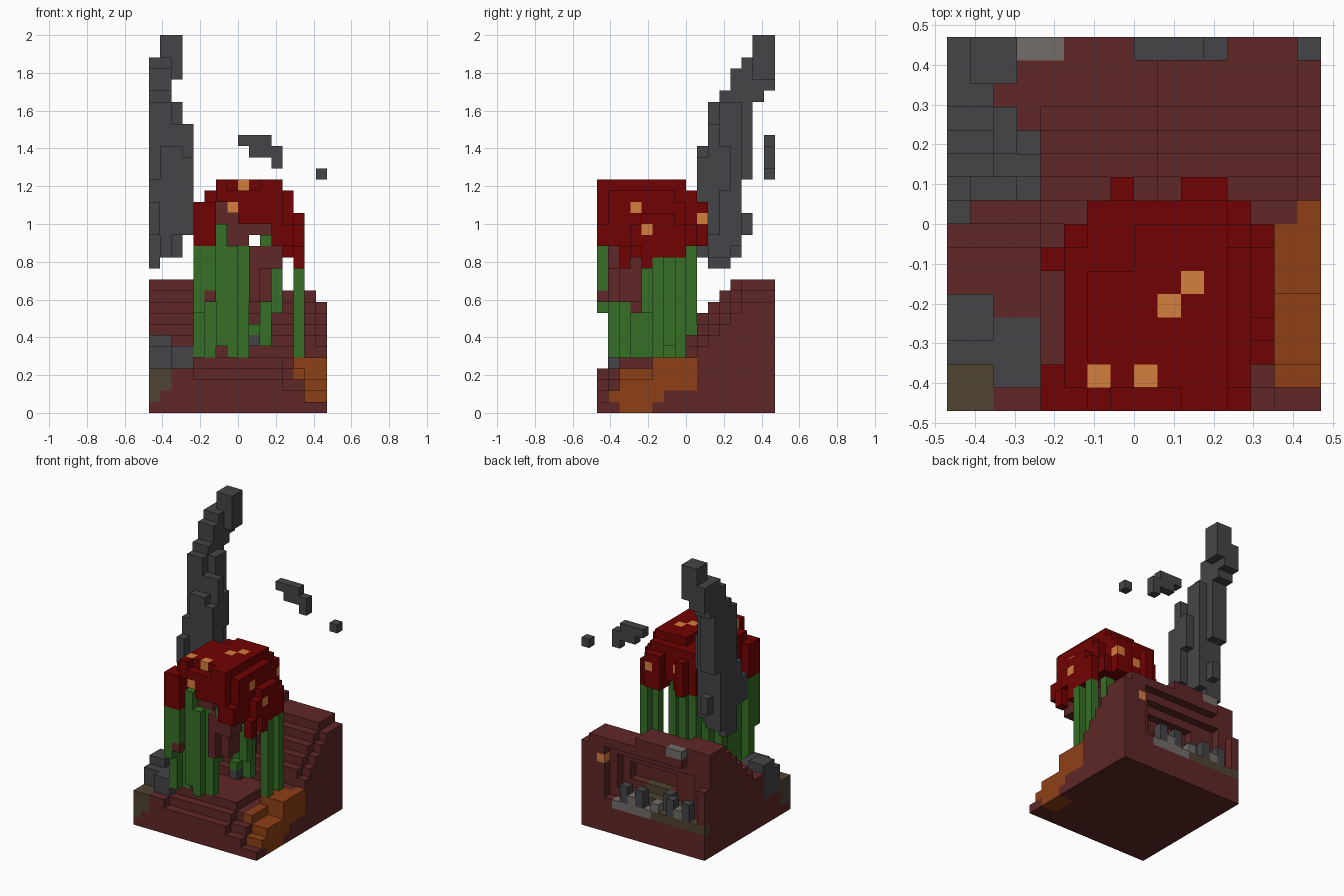
import bpy
import bmesh
from math import radians
from mathutils import Vector

old = bpy.data.objects.get("Cube")
if old:
    bpy.data.objects.remove(old)

UNIT = 1 / 17      # edge of one block
HALF = 8           # half the footprint in blocks

PALETTE = {
    "brown_soil": (96, 39, 39), "red_petal": (113, 2, 2),
    "green_stem": (54, 111, 38), "dark_smoke": (69, 69, 73),
    "lava_orange": (142, 64, 22), "pale_orange": (212, 127, 61),
    "olive_stone": (80, 68, 50), "light_stone": (115, 109, 105),
}


def linear(value):
    c = value / 255
    return c / 12.92 if c < 0.04 else ((c + 0.055) / 1.055) ** 2.4


def make_material(name, rgb):
    mat = bpy.data.materials.new(name)
    mat.use_nodes = True
    color = (*[linear(v) for v in rgb], 1)
    mat.diffuse_color = color
    shader = mat.node_tree.nodes["Principled BSDF"]
    shader.inputs["Base Color"].default_value = color
    shader.inputs["Roughness"].default_value = 0.9
    return mat


materials = {name: make_material(name, rgb) for name, rgb in PALETTE.items()}
blocks = {}        # cell -> (part, colour)


def cells(xs, ys, zs):
    """All cells in inclusive ranges; a single number means one layer."""
    spans = [(s, s) if isinstance(s, int) else s for s in (xs, ys, zs)]
    a, b, c = [range(lo, hi + 1) for lo, hi in spans]
    return [(x, y, z) for x in a for y in b for z in c]


def fill(part, color, xs, ys, zs):
    for cell in cells(xs, ys, zs):
        blocks[cell] = (part, color)


def carve(xs, ys, zs):
    for cell in cells(xs, ys, zs):
        blocks.pop(cell, None)


def paint(color, xs, ys, zs):
    for cell in cells(xs, ys, zs):
        if cell in blocks:
            blocks[cell] = (blocks[cell][0], color)


# Sloping ground, higher on one side and at the back
slope = [3, 4, 5, 5, 5, 5, 5, 6, 7, 8, 9, 10, 11, 12, 12, 12]
for x in range(16):
    for y, base in enumerate(slope):
        tilt = 1 if x < 4 else 0
        if x > 11 or (x > 8 and y > 6):
            tilt = -1
        if x == 15 or (x == 14 and y < 9):
            tilt = -2
        top = min(12, base + tilt)
        if x > 12 and 4 < y < 9:
            top = 5
        fill("ground", "brown_soil", x, y, (0, top - 1))

# Lava running down the corner
for y in range(1, 9):
    low = 0 if 2 <= y <= 4 else (1 if y < 6 else 2)
    paint("lava_orange", 15, y, (low, 4))
    if y < 8:
        paint("lava_orange", 14, y, (low, 4))
        if y > 1:
            paint("lava_orange", 13, y, (2, 4))

# Hollow under the back rim, shallower toward one end
carve((1, 12), 15, (4, 9))
carve((2, 11), 14, (5, 8))
carve((5, 10), 13, (6, 7))
carve(0, 15, (8, 11))
carve((1, 2), 15, (10, 11))
paint("olive_stone", (0, 6), 15, 3)
paint("light_stone", (7, 11), 15, 3)
paint("olive_stone", (3, 9), 14, 4)
paint("olive_stone", (6, 8), 13, 5)
paint("light_stone", (3, 4), 15, 11)
paint("pale_orange", 13, 15, 8)
for x in (2, 4, 5, 8, 10):
    fill("cave_stones", "dark_smoke", x, 15 - x % 2, (4, 5))
for x in (3, 6, 9):
    fill("cave_stones", "light_stone", x, 15, 4)

# Stones on the front corner
paint("dark_smoke", 0, (2, 4), (3, 5))
fill("corner_stones", "dark_smoke", (0, 1), (2, 4), (4, 5))
fill("corner_stones", "dark_smoke", (0, 1), (3, 4), 6)
fill("corner_stones", "dark_smoke", (2, 3), (1, 3), (4, 5))
carve((0, 1), (0, 1), 4)
paint("olive_stone", (0, 1), (0, 1), (2, 3))
paint("olive_stone", 0, (0, 1), 1)
fill("corner_stones", "dark_smoke", 9, 5, 6)

# Domed canopy, built in layers and then hollowed out
fill("canopy", "red_petal", (5, 12), (0, 7), (15, 18))
fill("canopy", "red_petal", (6, 12), 8, (15, 18))
fill("canopy", "red_petal", 4, (0, 1), (15, 18))
fill("canopy", "red_petal", 4, 6, (15, 17))
fill("canopy", "red_petal", (5, 12), (1, 6), 19)
fill("canopy", "red_petal", (6, 11), (0, 8), 19)
fill("canopy", "red_petal", (6, 11), (1, 5), 20)
fill("canopy", "red_petal", (8, 11), (6, 7), 20)
fill("canopy", "red_petal", 6, 0, 20)
fill("canopy", "red_petal", (10, 11), 0, 20)
fill("canopy", "red_petal", 12, (3, 6), 14)
fill("canopy", "red_petal", 7, 9, (15, 18))
fill("canopy", "red_petal", (10, 11), 9, (15, 18))
for y, low, high in [(2, 13, 14), (3, 15, 16), (4, 13, 17),
                     (5, 14, 17), (6, 14, 17), (7, 14, 16)]:
    fill("canopy", "red_petal", 13, y, (low, high))
carve((6, 11), (1, 7), (13, 18))
carve((6, 7), 0, (15, 17))
carve((8, 10), 0, (15, 16))
carve(6, 0, 18)
carve(12, 0, (17, 18))
carve(12, 8, (17, 18))
carve(9, 8, 15)

# Brown roots hanging inside the canopy
fill("hanging_root", "brown_soil", (7, 8), (2, 3), (9, 18))
fill("hanging_root", "brown_soil", 9, (1, 3), (10, 14))
fill("hanging_root", "brown_soil", 10, (2, 3), (10, 14))
fill("hanging_root", "brown_soil", (9, 10), 2, (16, 18))
fill("hanging_root", "brown_soil", (10, 11), (1, 2), (13, 15))
fill("hanging_root", "brown_soil", 6, 2, (17, 18))
fill("hanging_root", "brown_soil", 5, 0, 10)

# Pale spots on the canopy
for x, y, z in [(6, 1, 20), (8, 1, 20), (9, 4, 20), (10, 5, 20), (7, 0, 18),
                (13, 4, 16), (12, 3, 18), (11, 9, 17), (8, 8, 17)]:
    fill("canopy", "pale_orange", x, y, z)

# Green stems: x, y range, bottom, top
for x, ys, low, high in [
        (4, 0, 9, 14), (4, 1, 5, 14), (4, 6, 5, 14), (5, 0, 11, 14),
        (5, (2, 5), 5, 14), (5, 7, 6, 14), (6, 1, 6, 16), (6, 8, 7, 14),
        (7, 1, 5, 14), (8, 2, 5, 14), (8, 7, 6, 14), (10, 6, 6, 18),
        (11, 4, 9, 12), (9, 5, 7, 7), (13, 5, 5, 13), (13, 7, 5, 13)]:
    fill("stems", "green_stem", x, ys, (low, high))
paint("green_stem", 10, 1, 15)

# Smoke column leaning toward the back
for xs, ys, zs in [
        (0, (10, 11), 13), ((0, 1), (10, 12), (14, 15)), (1, 9, (14, 15)),
        (2, (10, 11), 14), (2, (10, 12), 15),
        ((0, 2), (9, 12), (16, 20)), (0, 8, (16, 18)),
        (1, 13, (16, 17)), (3, (9, 10), (16, 22)), (3, 11, (20, 23)),
        ((0, 2), (10, 12), (21, 25)), ((1, 2), 9, (21, 23)),
        ((0, 1), 13, (21, 25)), (3, 10, (23, 25)),
        ((0, 1), (10, 13), (26, 27)), (2, (11, 12), (26, 27)),
        ((0, 1), (11, 14), 28), ((0, 1), (12, 15), 29),
        ((0, 1), (12, 14), 30), ((1, 2), (14, 15), (30, 31)),
        (0, (13, 15), (30, 31)), (1, 13, 31),
        ((1, 2), (14, 15), (32, 33))]:
    fill("smoke_column", "dark_smoke", xs, ys, zs)

# Drifting wisps
fill("smoke_wisps", "dark_smoke", (8, 10), 15, 24)
fill("smoke_wisps", "dark_smoke", (9, 11), 15, 23)
fill("smoke_wisps", "dark_smoke", 11, 15, 22)
fill("smoke_wisps", "dark_smoke", 15, 15, 21)


def face_corners(cell, axis, side):
    """Four corners of one block face, wound to point outward."""
    u, v = (axis + 1) % 3, (axis + 2) % 3
    ring = [(0, 0), (1, 0), (1, 1), (0, 1)]
    if not side:
        ring.reverse()
    for du, dv in ring:
        p = list(cell)
        p[axis] += side
        p[u] += du
        p[v] += dv
        yield tuple(p)


def build(part):
    """One mesh from the exposed block faces of a part."""
    bm = bmesh.new()
    points = {}
    used = sorted({c for p, c in blocks.values() if p == part})
    for cell, (owner, color) in blocks.items():
        if owner != part:
            continue
        for axis in range(3):
            for side in (0, 1):
                near = list(cell)
                near[axis] += 2 * side - 1
                if tuple(near) in blocks:
                    continue
                verts = []
                for p in face_corners(cell, axis, side):
                    if p not in points:
                        spot = Vector((p[0] - HALF, p[1] - HALF, p[2])) * UNIT
                        points[p] = bm.verts.new(spot)
                    verts.append(points[p])
                bm.faces.new(verts).material_index = used.index(color)
    bmesh.ops.dissolve_limit(bm, angle_limit=radians(1), verts=bm.verts[:],
                             edges=bm.edges[:], delimit={"MATERIAL"})
    mesh = bpy.data.meshes.new(part)
    bm.to_mesh(mesh)
    bm.free()
    for name in used:
        mesh.materials.append(materials[name])
    bpy.context.scene.collection.objects.link(bpy.data.objects.new(part, mesh))


for part in sorted({p for p, c in blocks.values()}):
    build(part)
